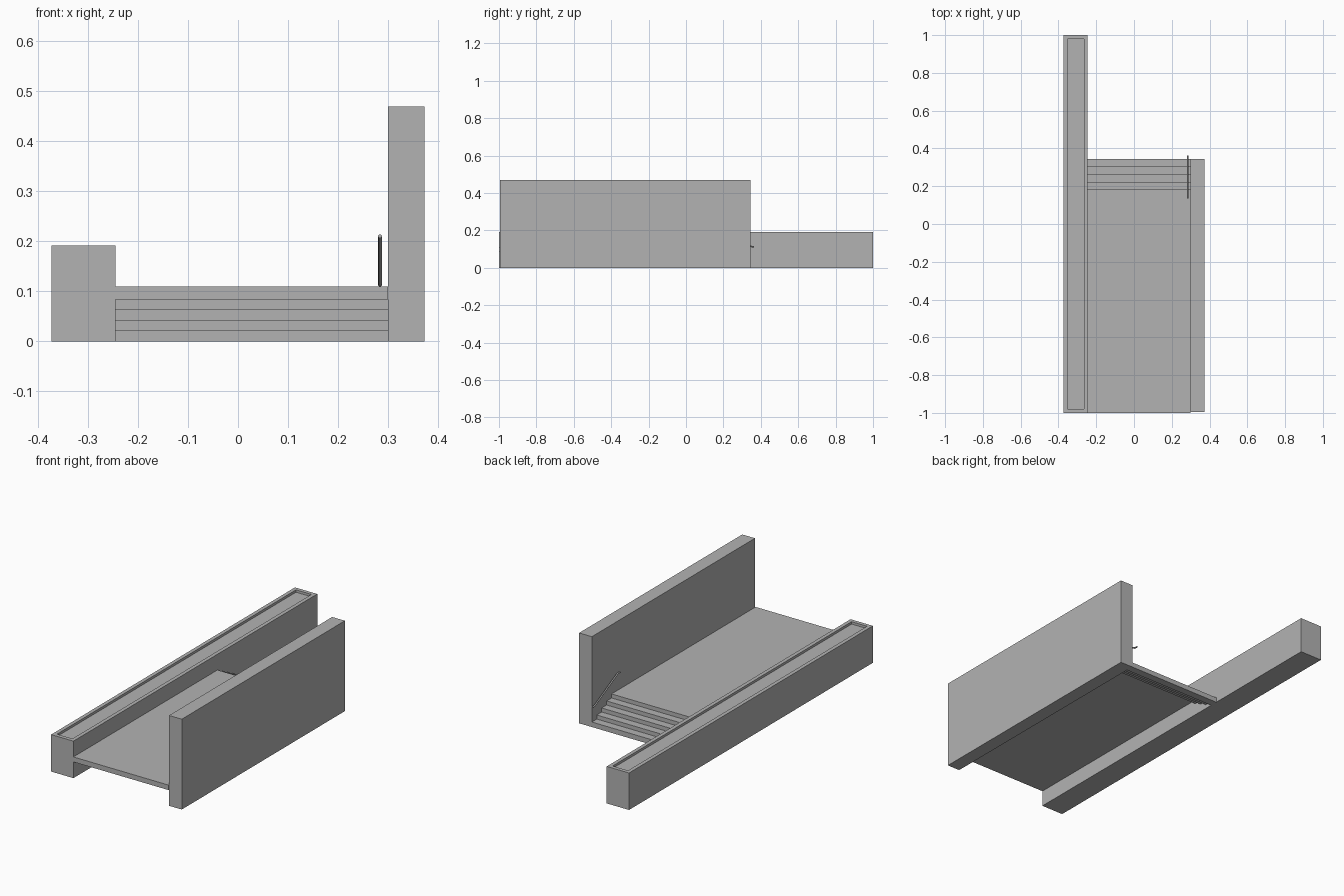
import bpy
import bmesh
from mathutils import Vector

if "Cube" in bpy.data.objects:
    bpy.data.objects.remove(bpy.data.objects["Cube"], do_unlink=True)

GREY = (0.45, 0.45, 0.45, 1)
concrete = bpy.data.materials.new("concrete_grey")
concrete.use_nodes = True
concrete.diffuse_color = GREY
concrete.node_tree.nodes["Principled BSDF"].inputs["Base Color"].default_value = GREY


def box(name, low, high):
    """Box spanning two opposite corners."""
    low, high = Vector(low), Vector(high)
    bm = bmesh.new()
    bmesh.ops.create_cube(bm, size=1)
    for v in bm.verts:
        v.co = (low + high) / 2 + v.co * (high - low)
    mesh = bpy.data.meshes.new(name)
    bm.to_mesh(mesh)
    bm.free()
    mesh.materials.append(concrete)
    obj = bpy.data.objects.new(name, mesh)
    bpy.context.collection.objects.link(obj)
    return obj


# Low side wall with a shallow trough sunk into its top
low_wall = box("low_wall", (-0.373, -1, 0), (-0.245, 1, 0.192))
bm = bmesh.new()
bm.from_mesh(low_wall.data)
bm.normal_update()
top = max(bm.faces, key=lambda f: f.normal.z)
bmesh.ops.inset_region(bm, faces=[top], thickness=0.028)
bmesh.ops.inset_region(bm, faces=[top], thickness=0.0005, depth=-0.012)
bm.to_mesh(low_wall.data)
bm.free()

# Tall side wall
box("tall_wall", (0.3, -0.994, 0), (0.373, 0.344, 0.469))

# Walkway deck
box("deck", (-0.245, -1, 0.084), (0.3, 0.182, 0.11))

# Steps going down at the back
RISE, RUN = 0.021, 0.0405
for i in range(4):
    y = 0.182 + i * RUN
    z = 0.063 - i * RISE
    box(f"step_{i + 1}", (-0.245, y, z), (0.3, y + RUN, z + 0.026))

# Sloping handrail with short level ends
curve = bpy.data.curves.new("handrail", "CURVE")
curve.dimensions = "3D"
curve.bevel_depth = 0.004
curve.bevel_resolution = 2
curve.use_fill_caps = True
path = [(0.363, 0.113), (0.343, 0.115), (0.155, 0.21), (0.135, 0.21)]
spline = curve.splines.new("POLY")
spline.points.add(len(path) - 1)
for point, (y, z) in zip(spline.points, path):
    point.co = (0.284, y, z, 1)
curve.materials.append(concrete)
rail = bpy.data.objects.new("handrail", curve)
bpy.context.collection.objects.link(rail)
